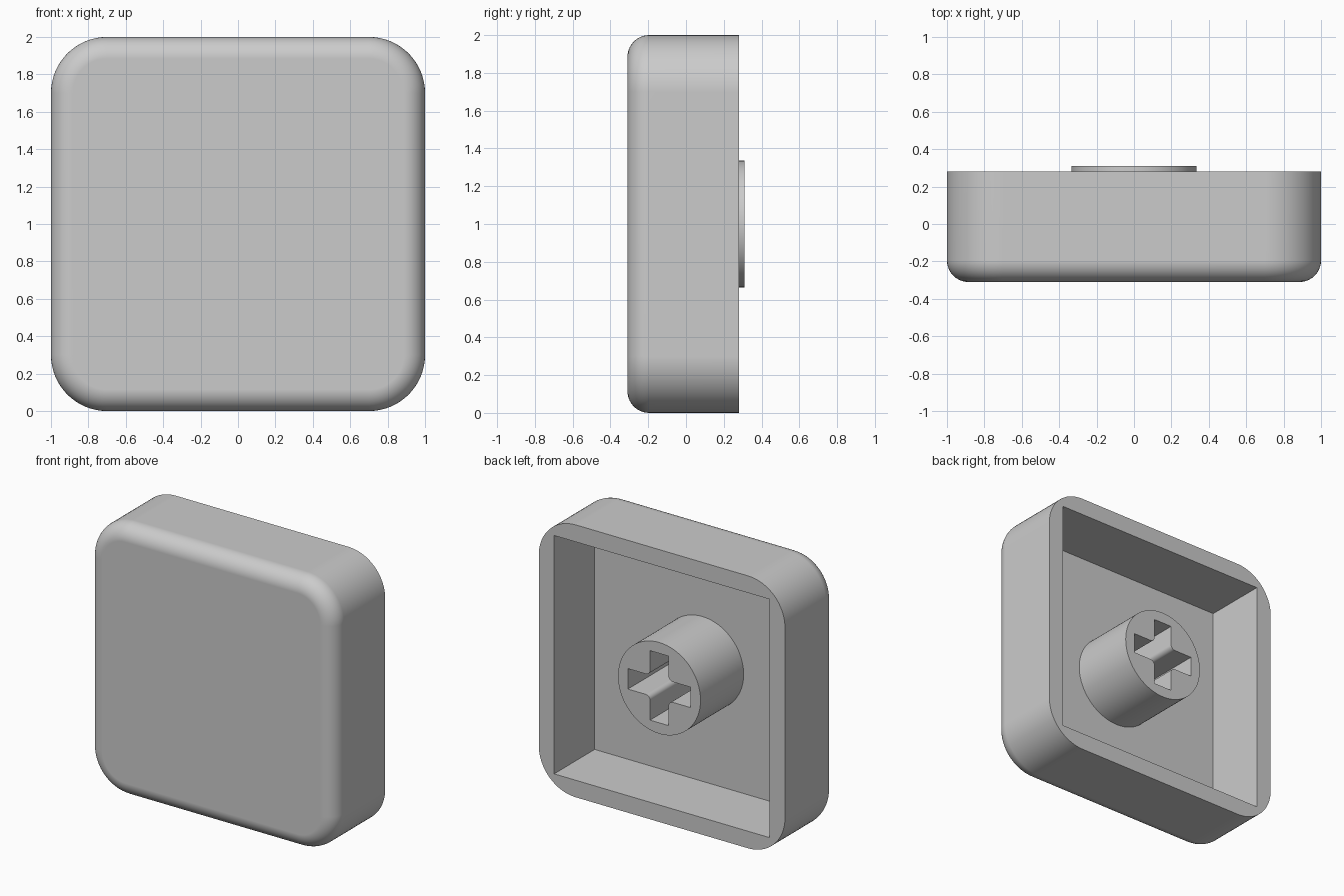
import bpy, bmesh, math

if "Cube" in bpy.data.objects:
    bpy.data.objects.remove(bpy.data.objects["Cube"])

FRONT, BACK, FLOOR, STEM_END = -0.31, 0.28, -0.19, 0.31

grey = bpy.data.materials.new("light grey plastic")
grey.diffuse_color = (0.6, 0.6, 0.6, 1)
grey.use_nodes = True
grey.node_tree.nodes["Principled BSDF"].inputs["Base Color"].default_value = grey.diffuse_color


def rounded_square(half, radius, n=16):
    """Outline of a square with rounded corners."""
    pts = []
    for k in range(4):
        for i in range(n + 1):
            a = math.pi / 2 * (k + i / n)
            sx, sy = ((1, 1), (-1, 1), (-1, -1), (1, -1))[k]
            c = half - radius
            pts.append((sx * c + radius * math.cos(a), sy * c + radius * math.sin(a)))
    return pts


def circle(r, n=96):
    return [(r * math.cos(2 * math.pi * i / n), r * math.sin(2 * math.pi * i / n)) for i in range(n)]


def cross(arm, w, f, n=6):
    """Plus-shaped outline with filleted inner corners."""
    quad = [(arm, w)]
    for i in range(n + 1):
        a = math.pi / 2 * i / n
        quad.append((w + f - f * math.sin(a), w + f - f * math.cos(a)))
    quad.append((w, arm))
    pts = []
    for k in range(4):
        pts += quad
        quad = [(-v, u) for u, v in quad]
    return pts


def loft(name, sections):
    """Closed solid through (y, outline) sections."""
    bm = bmesh.new()
    rings = [[bm.verts.new((u, y, 1 + v)) for u, v in pts] for y, pts in sections]
    bm.faces.new(rings[0])
    bm.faces.new(rings[-1][::-1])
    for a, b in zip(rings, rings[1:]):
        for i in range(len(a)):
            j = (i + 1) % len(a)
            bm.faces.new((a[i], a[j], b[j], b[i]))
    bmesh.ops.recalc_face_normals(bm, faces=bm.faces)
    me = bpy.data.meshes.new(name)
    bm.to_mesh(me)
    bm.free()
    me.materials.append(grey)
    ob = bpy.data.objects.new(name, me)
    bpy.context.collection.objects.link(ob)
    return ob


def finish(ob, cutter):
    """Cut the recess, then shade smooth with sharp edges kept."""
    bpy.ops.object.select_all(action='DESELECT')
    bpy.context.view_layer.objects.active = ob
    ob.select_set(True)
    mod = ob.modifiers.new("recess", 'BOOLEAN')
    mod.operation, mod.solver, mod.object = 'DIFFERENCE', 'EXACT', cutter
    bpy.ops.object.modifier_apply(modifier=mod.name)
    bpy.data.objects.remove(cutter)
    bpy.ops.object.shade_smooth_by_angle(angle=math.radians(30))
    wn = ob.modifiers.new("flat panels", 'WEIGHTED_NORMAL')
    wn.keep_sharp = True


# Cap shell: rounded square with a rolled front edge
R, r, steps = 0.3, 0.115, 10
sections = []
for i in range(steps + 1):
    a = math.pi / 2 * i / steps
    inset = r * (1 - math.sin(a))
    sections.append((FRONT + r * (1 - math.cos(a)), rounded_square(1 - inset, R - inset)))
sections.append((BACK, rounded_square(1, R)))
shell = loft("cap_shell", sections)

# Square hollow in the back
h = 0.875
square = [(h, h), (-h, h), (-h, -h), (h, -h)]
finish(shell, loft("hollow_cutter", [(FLOOR, square), (BACK + 0.2, square)]))

# Round stem with a cross-shaped socket
stem = loft("stem", [(FLOOR - 0.01, circle(0.335)), (STEM_END, circle(0.335))])
plus = cross(0.255, 0.075, 0.035)
finish(stem, loft("socket_cutter", [(FLOOR - 0.1, plus), (STEM_END + 0.1, plus)]))
